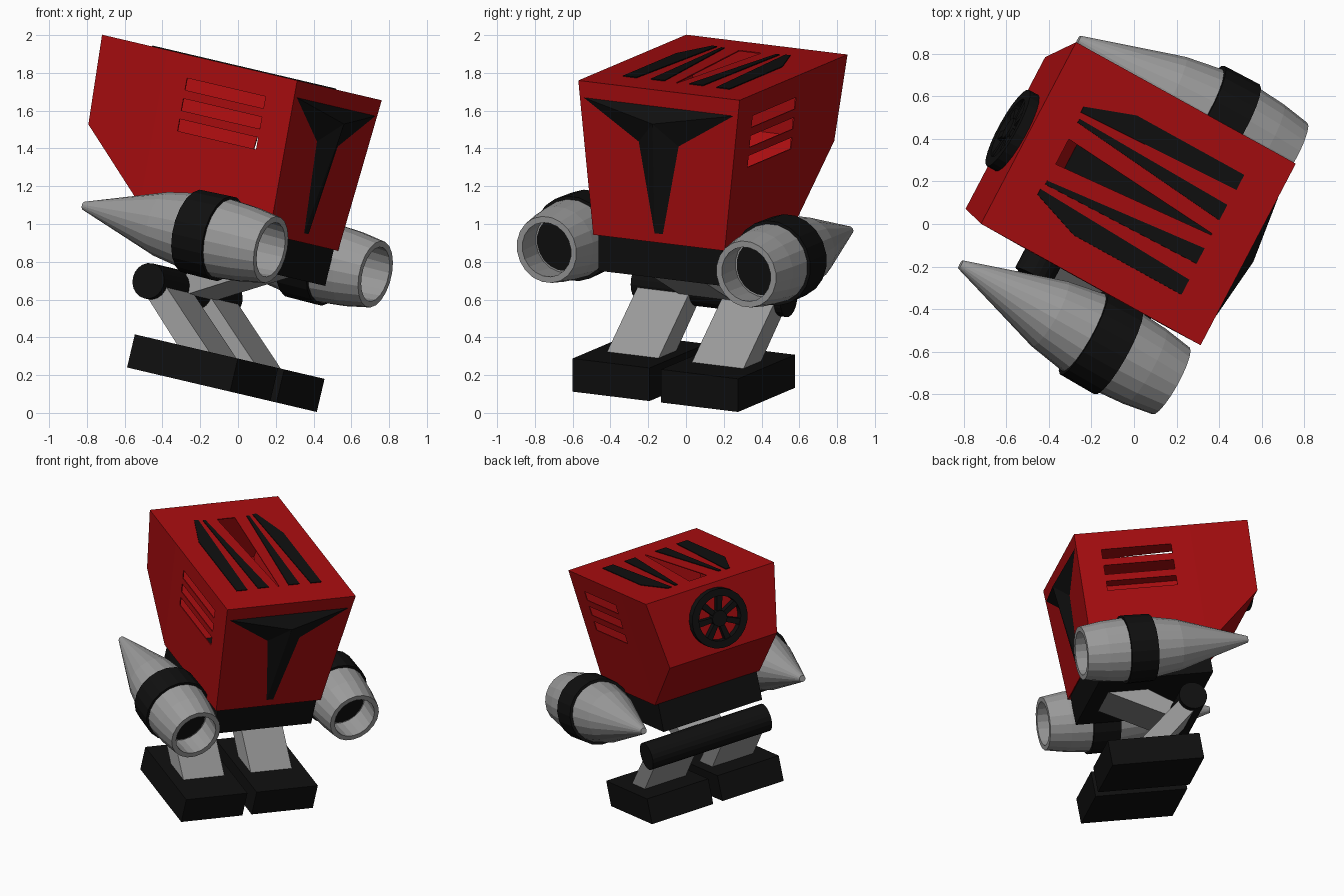
import bpy, bmesh, math
from mathutils import Matrix, Vector

if "Cube" in bpy.data.objects:
    bpy.data.objects.remove(bpy.data.objects["Cube"])

# Local frame: x = forward, y = robot's left, z = up; whole robot is turned and tilted
POSE = (Matrix.Rotation(math.radians(13.2), 4, 'Y')
        @ Matrix.Rotation(math.radians(-28.3), 4, 'Z')
        @ Matrix.Translation((0, -0.063, 0.1)))


def material(name, rgb):
    m = bpy.data.materials.new(name)
    m.diffuse_color = (*rgb, 1)
    m.use_nodes = True
    m.node_tree.nodes["Principled BSDF"].inputs["Base Color"].default_value = m.diffuse_color
    return m


RED = material("red paint", (0.40, 0.004, 0.005))
GREY = material("grey metal", (0.33, 0.33, 0.33))
BLACK = material("black", (0.005, 0.005, 0.005))


def finish(name, bm, mat, recalc=True):
    if recalc:
        bmesh.ops.recalc_face_normals(bm, faces=bm.faces)
    me = bpy.data.meshes.new(name)
    bm.to_mesh(me)
    bm.free()
    me.materials.append(mat)
    ob = bpy.data.objects.new(name, me)
    bpy.context.collection.objects.link(ob)
    ob.matrix_world = POSE
    return ob


def loft(bm, a, b):
    """Closed solid between two equal point rings."""
    va = [bm.verts.new(p) for p in a]
    vb = [bm.verts.new(p) for p in b]
    bm.faces.new(va)
    bm.faces.new(vb[::-1])
    n = len(a)
    for i in range(n):
        j = (i + 1) % n
        bm.faces.new((va[i], va[j], vb[j], vb[i]))


def side_prism(bm, pts, y0, y1):
    """Profile in (x, z) pushed along y."""
    loft(bm, [(x, y0, z) for x, z in pts], [(x, y1, z) for x, z in pts])


def flat_prism(bm, pts, z0, z1):
    """Outline in (x, y) pushed along z."""
    loft(bm, [(x, y, z0) for x, y in pts], [(x, y, z1) for x, y in pts])


def rect(x0, x1, z0, z1):
    return [(x0, z0), (x1, z0), (x1, z1), (x0, z1)]


def revolve(bm, profile, y, z, n, closed=False):
    """Spin an (x, radius) profile round the forward axis at (y, z)."""
    rows = []
    for x, r in profile:
        rows.append([bm.verts.new((x, y + r * math.cos(2 * math.pi * (i + .5) / n),
                                   z + r * math.sin(2 * math.pi * (i + .5) / n)))
                     for i in range(n)])
    pairs = list(zip(rows, rows[1:]))
    if closed:
        pairs.append((rows[-1], rows[0]))
    else:
        bm.faces.new(rows[0])
        bm.faces.new(rows[-1])
    for a, b in pairs:
        for i in range(n):
            j = (i + 1) % n
            bm.faces.new((a[i], a[j], b[j], b[i]))


# Head shell: rings at the front, middle and back; open underneath
bm = bmesh.new()
rings = []
for x, zlow, wlow in ((0.185, 0.856, 0.395), (-0.615, 0.856, 0.395), (-1.02, 1.206, 0.405)):
    rings.append([bm.verts.new(p) for p in ((x, -wlow, zlow), (x, -0.485, 1.685),
                                            (x, 0.485, 1.685), (x, wlow, zlow))])
bm.faces.new(rings[0])
bm.faces.new(rings[2][::-1])
for a, b in zip(rings, rings[1:]):
    for i in range(3):
        bm.faces.new((a[i], b[i], b[i + 1], a[i + 1]))
bm.faces.new((rings[1][0], rings[2][0], rings[2][3], rings[1][3]))
head = finish("head_shell", bm, RED)
sol = head.modifiers.new("wall", 'SOLIDIFY')
sol.thickness = 0.01
sol.offset = -1

# Cutter: three side slots through both walls and the tapered roof opening
bm = bmesh.new()
for z in (1.28, 1.39, 1.50):
    side_prism(bm, rect(-0.47, 0.015, z, z + 0.064), -0.7, 0.7)
flat_prism(bm, [(-0.835, -0.067), (-0.015, -0.004), (-0.015, 0.004), (-0.835, 0.067)], 1.62, 1.75)
cutter = finish("vent_cutter", bm, RED)
cutter.hide_render = True
cutter.display_type = 'WIRE'
cut = head.modifiers.new("vents", 'BOOLEAN')
cut.operation = 'DIFFERENCE'
cut.solver = 'EXACT'
cut.object = cutter

# Roof stripes
bm = bmesh.new()
for s in (1, -1):
    for pts in ([(-0.845, 0.205), (-0.845, 0.235), (-0.6, 0.32), (-0.01, 0.32), (-0.01, 0.24)],
                [(-0.835, 0.155), (-0.835, 0.175), (-0.015, 0.157), (-0.015, 0.075)]):
        flat_prism(bm, [(x, s * y) for x, y in pts], 1.682, 1.690)
finish("roof_stripes", bm, BLACK)

# T-shaped visor rising to a central peak
bm = bmesh.new()
half = [(0.45, 1.596), (0.12, 1.394), (0.025, 0.906)]
outline = half + [(-y, z) for y, z in reversed(half)]
ring = [bm.verts.new((0.188, y, z)) for y, z in outline]
peak = bm.verts.new((0.258, 0, 1.517))
for i in range(len(ring)):
    bm.faces.new((peak, ring[i - 1], ring[i]))
finish("visor", bm, BLACK)

# Fan on the back of the head
bm = bmesh.new()
fz = 1.445
revolve(bm, [(-1.015, 0.205), (-1.07, 0.205), (-1.07, 0.155), (-1.015, 0.155)], 0, fz, 24, True)
revolve(bm, [(-1.015, 0.055), (-1.07, 0.055)], 0, fz, 16)
for k in range(7):
    a = 2 * math.pi * k / 7
    d, t = Vector((0, math.cos(a), math.sin(a))), Vector((0, -math.sin(a), math.cos(a)))
    c = Vector((0, 0, fz))
    q = [c + d * r + t * w for r, w in ((0.04, -0.016), (0.17, -0.022), (0.17, 0.022), (0.04, 0.016))]
    loft(bm, [p + Vector((-1.015, 0, 0)) for p in q], [p + Vector((-1.06, 0, 0)) for p in q])
finish("back_fan", bm, BLACK)

# Body base under the head
bm = bmesh.new()
side_prism(bm, rect(-0.62, 0.17, 0.66, 0.87), -0.372, 0.372)
finish("body_base", bm, BLACK)

# Engines: hollow-mouthed pods with a band and a dark inner disc
for side, s in (("left", 1), ("right", -1)):
    y, z = s * 0.6, 0.781
    bm = bmesh.new()
    revolve(bm, [(-0.83, 0.022), (-0.34, 0.175), (-0.15, 0.208), (0.04, 0.213), (0.18, 0.203),
                 (0.325, 0.18), (0.325, 0.147), (0.15, 0.16)], y, z, 20)
    finish(side + "_engine", bm, GREY)
    bm = bmesh.new()
    revolve(bm, [(-0.155, 0.2), (-0.155, 0.226), (0.035, 0.23), (0.035, 0.2)], y, z, 20, True)
    finish(side + "_engine_band", bm, BLACK)
    bm = bmesh.new()
    revolve(bm, [(0.145, 0.15), (0.155, 0.15)], y, z, 20)
    finish(side + "_engine_disc", bm, BLACK)

# Thigh, from the base back to the knee
bm = bmesh.new()
side_prism(bm, [(-0.50, 0.47), (-0.36, 0.44), (0.08, 0.67), (-0.2, 0.67)], -0.16, 0.16)
finish("thigh", bm, GREY)

# Knee roller
bm = bmesh.new()
side_prism(bm, [(-0.43 + 0.095 * math.cos(math.pi * i / 10), 0.472 + 0.095 * math.sin(math.pi * i / 10))
                for i in range(20)], -0.45, 0.45)
finish("knee_roller", bm, BLACK)

# Shins and feet
for side, s in (("left", 1), ("right", -1)):
    bm = bmesh.new()
    side_prism(bm, [(-0.185, 0.17), (0.015, 0.17), (-0.335, 0.46), (-0.52, 0.46)], s * 0.1, s * 0.41)
    finish(side + "_shin", bm, GREY)
    bm = bmesh.new()
    side_prism(bm, rect(-0.41, 0.226, 0, 0.18), s * 0.035, s * 0.4975)
    finish(side + "_foot", bm, BLACK)
